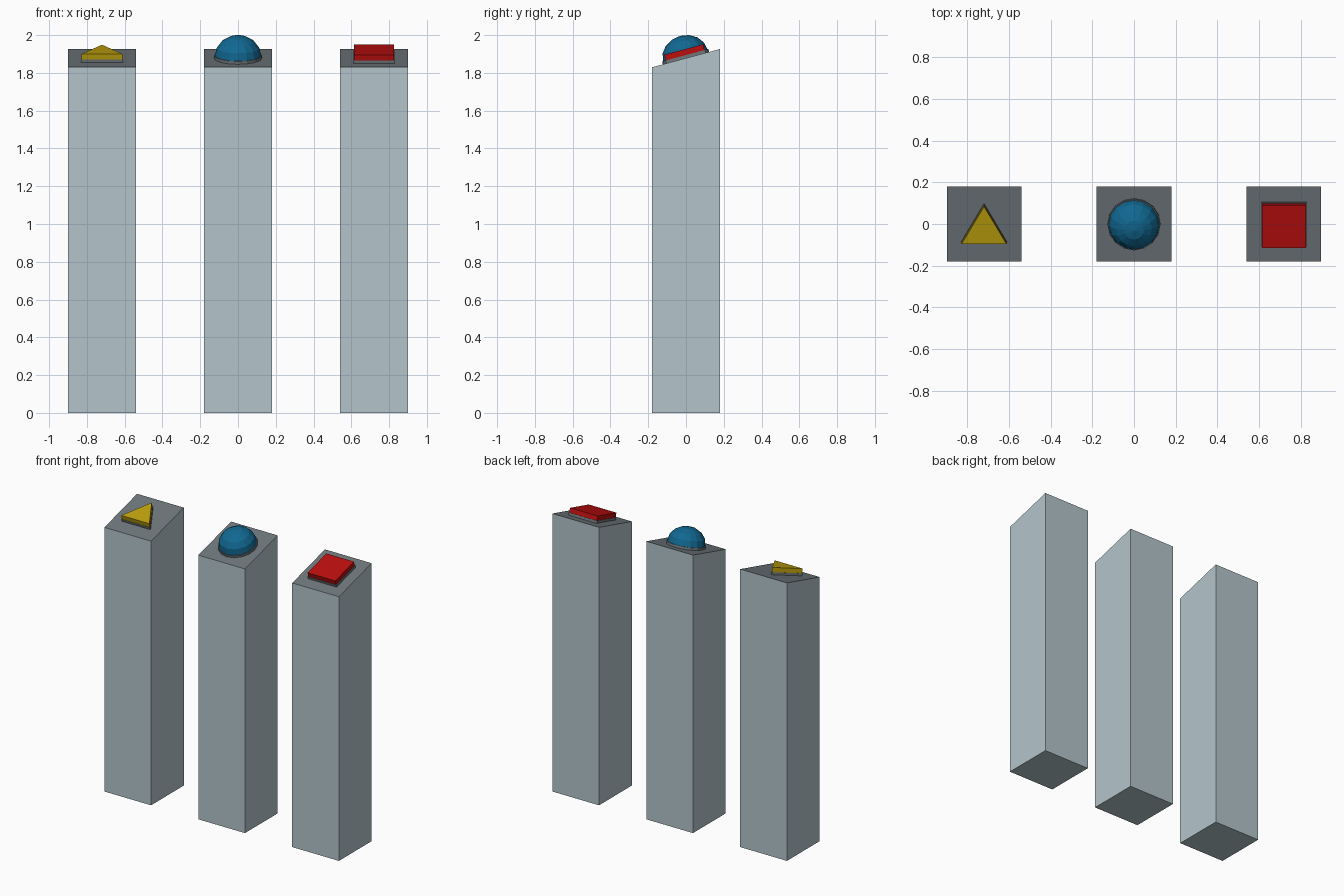
import bpy, bmesh, math
from mathutils import Matrix, Vector

if "Cube" in bpy.data.objects:
    bpy.data.objects.remove(bpy.data.objects["Cube"])


def material(name, r, g, b):
    m = bpy.data.materials.new(name)
    lin = [((c / 255 + 0.055) / 1.055) ** 2.4 if c > 10 else c / 255 / 12.92 for c in (r, g, b)]
    m.diffuse_color = (*lin, 1)
    m.use_nodes = True
    m.node_tree.nodes["Principled BSDF"].inputs["Base Color"].default_value = m.diffuse_color
    return m


LIGHT = material("pale_grey", 180, 197, 203)
DARK = material("dark_grey", 110, 119, 123)
RED = material("red", 187, 14, 14)
YELLOW = material("yellow", 192, 162, 14)
BLUE = material("blue", 17, 104, 146)

HALF = 0.179            # half width of a pillar
MID_Z = 1.878           # height of the sloped top at its centre
TILT = math.radians(15)
PLATE = 0.016           # thickness of the plate under each button


def finish(name, bm, *mats):
    bmesh.ops.recalc_face_normals(bm, faces=bm.faces)
    me = bpy.data.meshes.new(name)
    bm.to_mesh(me)
    bm.free()
    for m in mats:
        me.materials.append(m)
    ob = bpy.data.objects.new(name, me)
    bpy.context.collection.objects.link(ob)
    return ob


def on_slope(ob, x):
    ob.matrix_world = Matrix.Translation((x, 0, MID_Z)) @ Matrix.Rotation(TILT, 4, 'X')


def pillar(name, x):
    bm = bmesh.new()
    bmesh.ops.create_cube(bm, size=2 * HALF)
    for v in bm.verts:
        v.co.z = MID_Z + v.co.y * math.tan(TILT) if v.co.z > 0 else 0
    bm.normal_update()
    for f in bm.faces:      # only the sloped top is dark
        f.material_index = int(f.normal.z > 0.5)
    finish(name, bm, LIGHT, DARK).location.x = x


def prism(name, outline, z0, z1, mat, x):
    bm = bmesh.new()
    face = bm.faces.new([bm.verts.new((px, py, z0)) for px, py in outline])
    ext = bmesh.ops.extrude_face_region(bm, geom=[face], use_keep_orig=True)
    for v in ext["geom"]:
        if isinstance(v, bmesh.types.BMVert):
            v.co.z = z1
    on_slope(finish(name, bm, mat), x)


def ngon(n, r, start, cy=0):
    return [(r * math.cos(start + i * math.tau / n), cy + r * math.sin(start + i * math.tau / n))
            for i in range(n)]


def dome(name, r, h, x, sides=16, rings=4):
    bm = bmesh.new()
    bmesh.ops.create_uvsphere(bm, u_segments=sides, v_segments=2 * rings, radius=1)
    bmesh.ops.bisect_plane(bm, geom=bm.verts[:] + bm.edges[:] + bm.faces[:], dist=1e-4,
                           plane_co=(0, 0, 0), plane_no=(0, 0, 1), clear_inner=True)
    bmesh.ops.holes_fill(bm, edges=[e for e in bm.edges if e.is_boundary])
    for v in bm.verts:
        v.co = Vector((v.co.x * r, v.co.y * r, v.co.z * h + PLATE))
    on_slope(finish(name, bm, BLUE), x)


# Three pillars with sloped tops
for side, x in (("left", -0.72), ("middle", 0), ("right", 0.72)):
    pillar(side + "_pillar", x)

# Triangular button on its plate
up = math.pi / 2
prism("triangle_plate", ngon(3, 0.127, up, -0.025), 0, PLATE, DARK, -0.72)
prism("triangle_button", ngon(3, 0.124, up, -0.025), PLATE, 0.047, YELLOW, -0.72)

# Domed button on its plate
prism("dome_plate", ngon(16, 0.127, 0), 0, PLATE, DARK, 0)
dome("dome_button", 0.122, 0.106, 0)

# Square button on its plate
q = math.pi / 4
prism("square_plate", ngon(4, 0.154, q), 0, PLATE, DARK, 0.72)
prism("square_button", ngon(4, 0.150, q), PLATE, 0.047, RED, 0.72)
